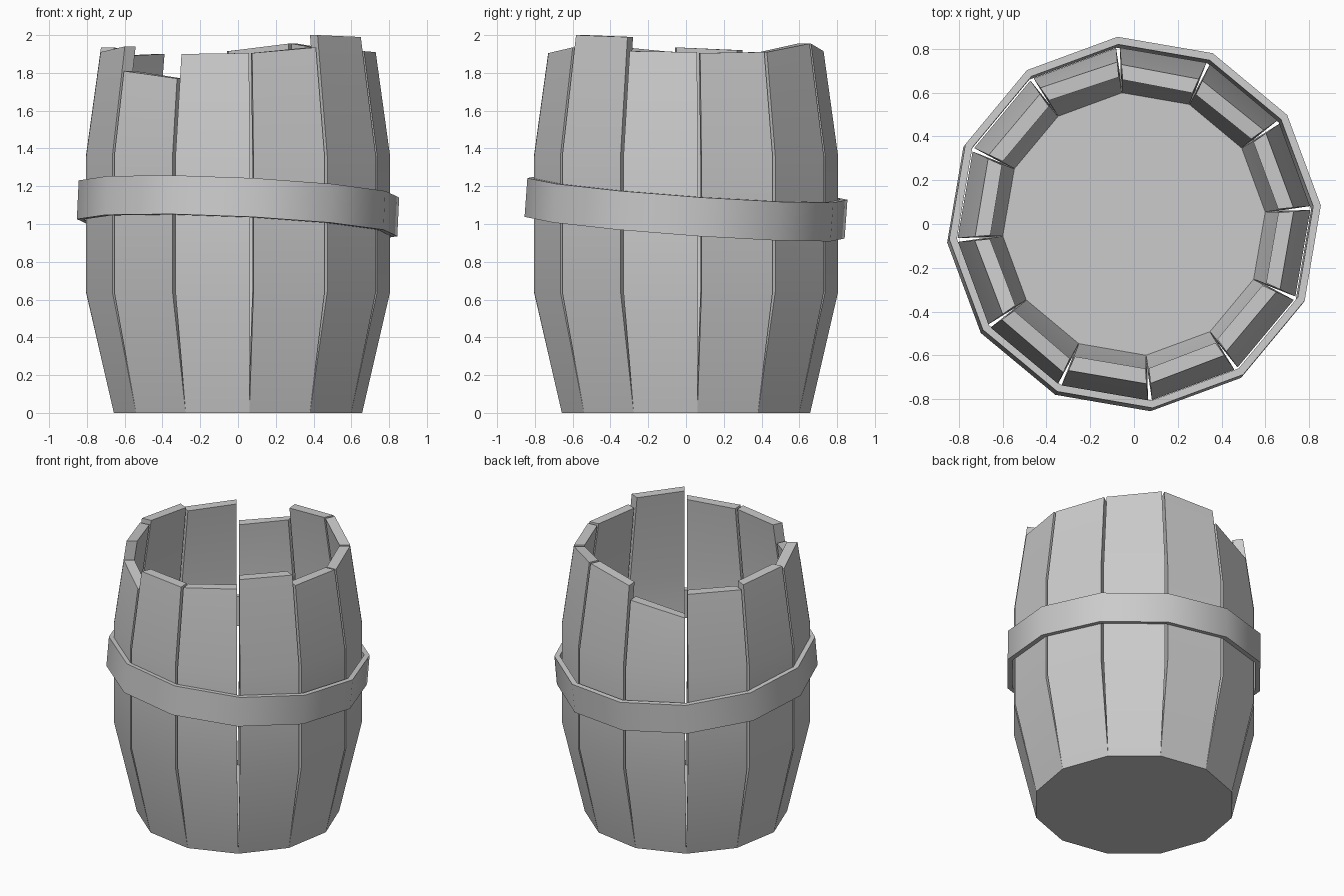
import bpy, bmesh, math
from mathutils import Vector

cube = bpy.data.objects.get("Cube")
if cube:
    bpy.data.objects.remove(cube, do_unlink=True)

SIDES = 12
STEP = math.tau / SIDES
START = math.radians(5.2)
WALL = 0.07

grey = bpy.data.materials.new("plain_grey")
grey.use_nodes = True
colour = (0.6, 0.6, 0.6, 1)
grey.diffuse_color = colour
grey.node_tree.nodes["Principled BSDF"].inputs["Base Color"].default_value = colour


def finish(name, bm, angle):
    bmesh.ops.recalc_face_normals(bm, faces=bm.faces)
    mesh = bpy.data.meshes.new(name)
    bm.to_mesh(mesh)
    bm.free()
    mesh.materials.append(grey)
    obj = bpy.data.objects.new(name, mesh)
    bpy.context.collection.objects.link(obj)
    bpy.ops.object.select_all(action='DESELECT')
    obj.select_set(True)
    bpy.context.view_layer.objects.active = obj
    bpy.ops.object.shade_smooth_by_angle(angle=math.radians(angle))
    return obj


def polar(radius, angle, z):
    return Vector((radius * math.cos(angle), radius * math.sin(angle), z))


def barrel_radius(z):
    # bulging outline of the barrel
    if z < 0.64:
        return 0.66 + 0.15 * z / 0.64
    return 0.81 - max(0, z - 1.36) * 0.139


def stave(index, top_a, top_b):
    # bent plank between two corners, with a slanted top and narrow side gaps
    a = START + index * STEP
    b = a + STEP
    along = (polar(1, b, 0) - polar(1, a, 0)).normalized()
    bm = bmesh.new()
    rings = []
    for za, zb in ((0, 0), (0.64, 0.64), (1.36, 1.36), (top_a, top_b)):
        gap_a, gap_b = (along * 0.009 * min(1, z / 0.64) for z in (za, zb))
        ra, rb = barrel_radius(za), barrel_radius(zb)
        corners = (polar(ra, a, za) + gap_a, polar(rb, b, zb) - gap_b,
                   polar(rb - WALL, b, zb) - gap_b, polar(ra - WALL, a, za) + gap_a)
        rings.append([bm.verts.new(c) for c in corners])
    for low, high in zip(rings, rings[1:]):
        for i in range(4):
            j = (i + 1) % 4
            bm.faces.new((low[i], low[j], high[j], high[i]))
    bm.faces.new(rings[0])
    bm.faces.new(rings[-1])
    finish(f"stave_{index + 1}", bm, 20)


# Staves, counter-clockwise from the left side, with worn uneven tops
tops = ((1.905, 1.91), (1.91, 1.955), (1.955, 1.915), (1.82, 1.74),
        (1.90, 1.89), (1.92, 1.935), (1.91, 1.94), (1.81, 1.77),
        (1.90, 1.905), (1.905, 1.935), (2.0, 1.99), (1.915, 1.91))
for k, (first, second) in enumerate(tops):
    stave(k, first, second)


def turned(name, profile, angle, closed):
    # twelve-sided part made from a radius and height profile
    bm = bmesh.new()
    rings = [[bm.verts.new(polar(r, START + k * STEP, z)) for k in range(SIDES)]
             for r, z in profile]
    pairs = list(zip(rings, rings[1:]))
    if closed:
        pairs.append((rings[-1], rings[0]))
    else:
        bm.faces.new(rings[0])
        bm.faces.new(rings[-1])
    for low, high in pairs:
        for i in range(SIDES):
            j = (i + 1) % SIDES
            bm.faces.new((low[i], low[j], high[j], high[i]))
    return finish(name, bm, angle)


# Floor of the barrel
turned("barrel_floor", ((0.655, 0), (0.61, 0.05)), 20, False)

# Loose hoop, tilted down to the back and the left
hoop = turned("hoop", ((0.818, -0.103), (0.853, -0.103),
                       (0.853, 0.103), (0.818, 0.103)), 35, True)
hoop.location.z = 1.083
hoop.rotation_euler = (-0.072, 0.047, 0)
